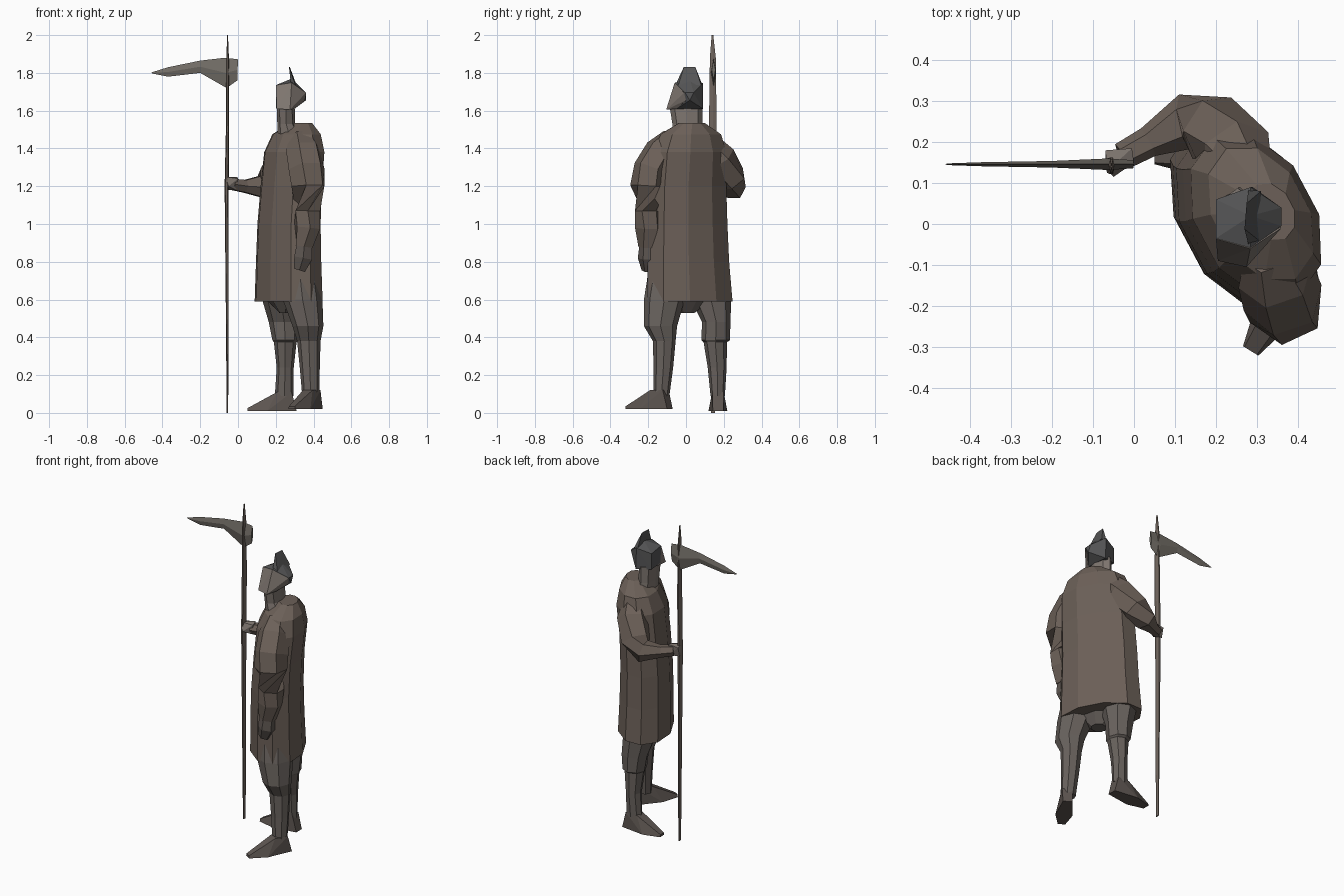
import bpy, bmesh, math
from mathutils import Vector, Matrix

cube = bpy.data.objects.get("Cube")
if cube:
    bpy.data.objects.remove(cube, do_unlink=True)


def material(name, colour):
    mat = bpy.data.materials.new(name)
    mat.use_nodes = True
    mat.diffuse_color = (*colour, 1)
    bsdf = mat.node_tree.nodes["Principled BSDF"]
    bsdf.inputs["Base Color"].default_value = (*colour, 1)
    bsdf.inputs["Roughness"].default_value = 0.9
    return mat


COAT = material("coat_brown", (0.15, 0.118, 0.098))
CLOTH = material("trouser_grey", (0.14, 0.122, 0.11))
LEATHER = material("boot_leather", (0.11, 0.092, 0.082))
SKIN = material("weathered_skin", (0.21, 0.18, 0.16))
IRON = material("dark_iron", (0.09, 0.09, 0.092))
BLADE = material("blade_steel", (0.17, 0.155, 0.135))
WOOD = material("pole_wood", (0.16, 0.13, 0.11))


def finish(name, bm, mat):
    bmesh.ops.recalc_face_normals(bm, faces=bm.faces)
    mesh = bpy.data.meshes.new(name)
    bm.to_mesh(mesh)
    bm.free()
    mesh.materials.append(mat)
    obj = bpy.data.objects.new(name, mesh)
    bpy.context.collection.objects.link(obj)


def skin_rings(name, rings, mat):
    """Join equal rings of points into a closed faceted skin."""
    bm = bmesh.new()
    loops = [[bm.verts.new(p) for p in ring] for ring in rings]
    n = len(loops[0])
    for a, b in zip(loops, loops[1:]):
        for i in range(n):
            j = (i + 1) % n
            bm.faces.new((a[i], a[j], b[j], b[i]))
    bm.faces.new(loops[0][::-1])
    bm.faces.new(loops[-1])
    finish(name, bm, mat)


def loft(name, sections, mat, turn=0, sides=8):
    """Level oval sections: x, y, z, half width, half depth."""
    rot = Matrix.Rotation(math.radians(turn), 3, 'Z')
    angles = [math.tau * i / sides for i in range(sides)]
    skin_rings(name, [
        [Vector((x, y, z)) + rot @ Vector((w * math.cos(a), d * math.sin(a), 0)) for a in angles]
        for x, y, z, w, d in sections], mat)


def limb(name, path, mat, sides=6):
    """Tube along a path of x, y, z, radius."""
    pts = [Vector(p[:3]) for p in path]
    rings = []
    for i, p in enumerate(pts):
        along = pts[min(i + 1, len(pts) - 1)] - pts[max(i - 1, 0)]
        rot = along.to_track_quat('Z', 'Y')
        rings.append([p + rot @ Vector((math.cos(math.tau * k / sides),
                                        math.sin(math.tau * k / sides), 0)) * path[i][3]
                      for k in range(sides)])
    skin_rings(name, rings, mat)


def hull(name, points, mat):
    bm = bmesh.new()
    for p in points:
        bm.verts.new(p)
    out = bmesh.ops.convex_hull(bm, input=bm.verts)
    bmesh.ops.delete(bm, geom=[v for v in out["geom_interior"] if isinstance(v, bmesh.types.BMVert)],
                     context='VERTS')
    finish(name, bm, mat)


def boot(name, heel, toe, z, mat):
    """Wedge boot from heel to toe, narrowing up to the ankle."""
    heel, toe = Vector((*heel, z)), Vector((*toe, z))
    run = toe - heel
    side = Vector((-run.y, run.x, 0)).normalized()
    pts = []
    for t, half, h in ((0, .028, 0), (.1, .03, .1), (.4, .03, .1),
                       (.6, .05, 0), (.6, .025, .055), (1, .022, 0), (1, .018, .015)):
        for s in (-1, 1):
            pts.append(heel + run * t + side * half * s + Vector((0, 0, h)))
    hull(name, pts, mat)


# Long coat, turned so its front looks toward -x and -y
loft("coat", [
    (.268, .02, .59, .255, .16),
    (.268, .012, .80, .243, .155),
    (.27, .01, 1.0, .235, .15),
    (.282, .01, 1.2, .228, .146),
    (.298, .018, 1.38, .22, .146),
    (.31, .025, 1.475, .18, .115),
    (.335, .03, 1.535, .075, .055)], COAT, turn=-62, sides=10)

# Trousers, the left thigh showing through the open coat front
loft("hips", [(.265, .0, .53, .045, .05), (.265, .015, .63, .2, .12)], CLOTH, turn=-60)
loft("left_leg", [
    (.385, -.13, .09, .045, .042),
    (.38, -.12, .24, .053, .052),
    (.375, -.115, .38, .062, .06),
    (.37, -.135, .46, .082, .088),
    (.342, -.115, .6, .105, .108),
    (.32, -.09, .8, .1, .1)], CLOTH)
loft("right_leg", [
    (.245, .168, .09, .05, .038),
    (.25, .165, .24, .045, .05),
    (.25, .155, .375, .06, .062),
    (.25, .157, .385, .068, .076),
    (.245, .16, .48, .082, .075),
    (.225, .13, .61, .1, .11)], CLOTH)

# Boots
boot("left_boot", (.425, -.085), (.285, -.31), .02, LEATHER)
boot("right_boot", (.31, .17), (.05, .168), .01, LEATHER)

# Left arm hangs at the side
limb("left_arm", [
    (.325, -.07, 1.46, .06), (.345, -.125, 1.385, .095), (.363, -.18, 1.29, .1),
    (.37, -.2, 1.2, .096), (.37, -.195, 1.07, .075), (.365, -.2, .98, .072),
    (.35, -.2, .88, .052)], COAT)
limb("left_hand", [(.352, -.2, .9, .045), (.345, -.2, .82, .055), (.325, -.2, .755, .035)], LEATHER)

# Right arm bends forward to the pole
limb("right_arm", [
    (.27, .12, 1.42, .07), (.25, .17, 1.345, .095), (.19, .235, 1.24, .088),
    (.125, .25, 1.195, .068), (.035, .2, 1.2, .038), (-.03, .165, 1.21, .034)], COAT)
hull("right_hand", [(-.07, .18, 1.24), (-.065, .13, 1.25), (-.05, .115, 1.2), (-.07, .165, 1.18),
                    (.0, .15, 1.24), (-.005, .185, 1.25), (-.01, .18, 1.18), (-.01, .15, 1.18)], SKIN)

# Neck and head
loft("neck", [(.28, .015, 1.44, .07, .09), (.255, .008, 1.53, .047, .08),
              (.253, .0, 1.63, .047, .088)], SKIN)
hull("visor", [(.2, -.036, 1.735), (.284, -.06, 1.748), (.205, -.09, 1.61), (.275, -.105, 1.605),
               (.36, -.01, 1.695), (.355, .0, 1.655), (.3, -.05, 1.61), (.2, .0, 1.62)], SKIN)

# Helmet with a thin crest
hull("helmet", [
    (.2, .06, 1.72), (.2, -.035, 1.735), (.2, .06, 1.62), (.2, -.03, 1.63),
    (.285, .09, 1.745), (.29, .09, 1.61), (.36, .04, 1.695), (.36, -.005, 1.695),
    (.36, .02, 1.655), (.3, -.05, 1.61), (.284, -.058, 1.748), (.285, .02, 1.77)], IRON)
hull("helmet_crest", [
    (.27, -.012, 1.83), (.275, .05, 1.83), (.28, -.052, 1.745), (.28, .085, 1.74),
    (.305, -.04, 1.735), (.31, .08, 1.735)], IRON)

# Pole with a spike tip
loft("pole", [
    (-.056, .143, 0, .004, .012), (-.057, .143, .5, .007, .017),
    (-.06, .143, 1.2, .011, .021), (-.055, .142, 1.55, .008, .023),
    (-.055, .142, 1.88, .007, .018), (-.055, .14, 2.0, .002, .005)], WOOD, sides=6)

# Curved blade, thick at the pole and thin at the tip
upper = [(-.46, 1.802), (-.37, 1.83), (-.2, 1.865), (-.07, 1.88), (0, 1.872)]
lower = [(-.455, 1.797), (-.37, 1.78), (-.2, 1.80), (-.06, 1.72), (-.004, 1.76)]
skin_rings("blade", [
    [(u[0], .146, u[1]), (u[0] * .5 + l[0] * .5, .146 + t, (u[1] + l[1]) / 2),
     (l[0], .146, l[1]), (u[0] * .5 + l[0] * .5, .146 - t, (u[1] + l[1]) / 2)]
    for u, l, t in zip(upper, lower, (.002, .005, .008, .014, .01))], BLADE)
